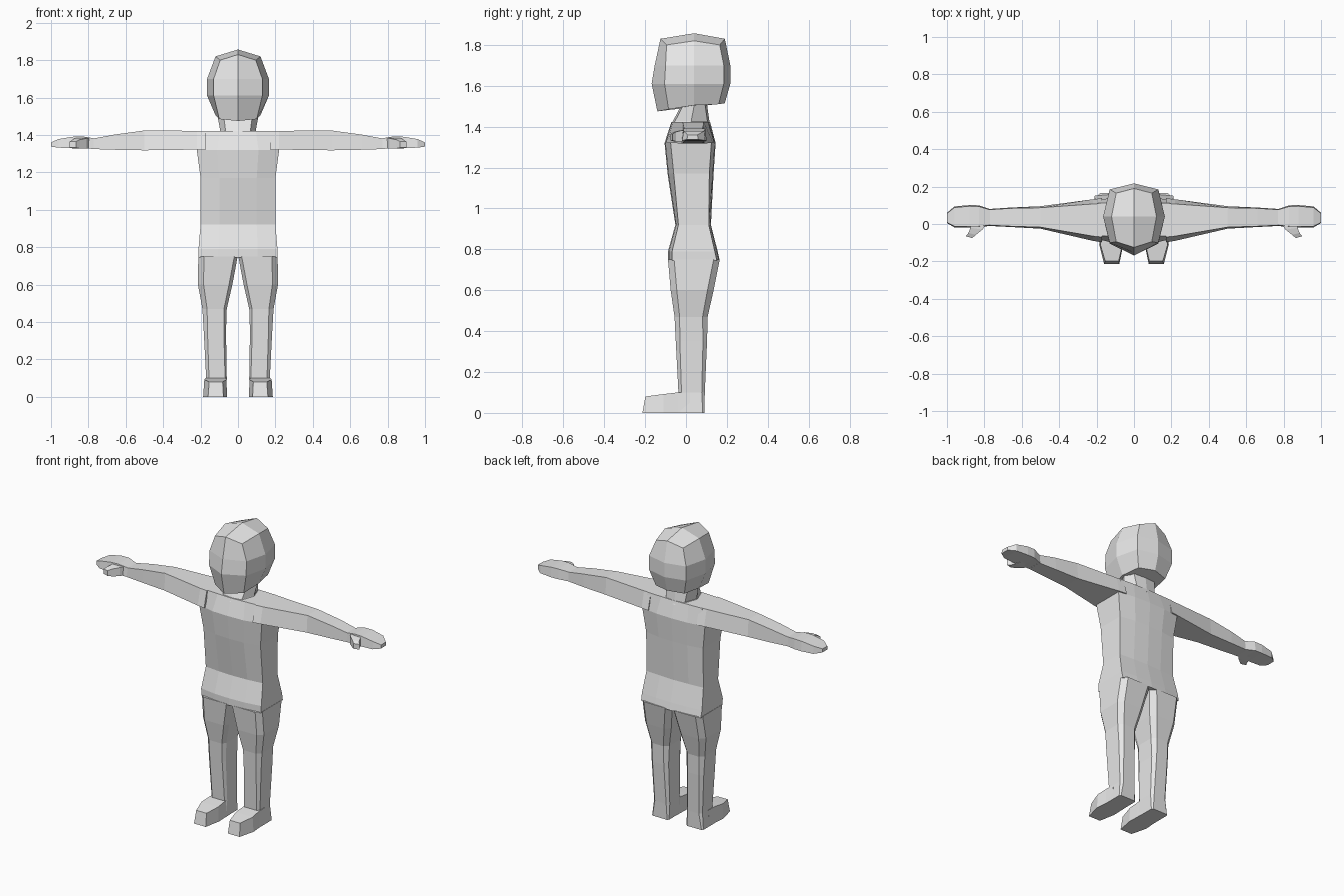
import bpy, bmesh

if "Cube" in bpy.data.objects:
    bpy.data.objects.remove(bpy.data.objects["Cube"])

skin = bpy.data.materials.new("light grey")
skin.diffuse_color = (0.8, 0.8, 0.8, 1)
skin.use_nodes = True
skin.node_tree.nodes["Principled BSDF"].inputs["Base Color"].default_value = skin.diffuse_color


def loft(name, rings, mirror=False, cap_start=True, cap_end=True, apex=None):
    """Skin a list of rings; optional mirror over x and quad-fan apex."""
    bm = bmesh.new()
    rows = [[bm.verts.new(p) for p in ring] for ring in rings]
    n = len(rows[0])
    for a, b in zip(rows, rows[1:]):
        for i in range(n):
            j = (i + 1) % n
            bm.faces.new((a[i], a[j], b[j], b[i]))
    if cap_start:
        bm.faces.new(rows[0][::-1])
    if apex:
        tip = bm.verts.new(apex)
        for i in range(0, n, 2):
            bm.faces.new((rows[-1][i], rows[-1][i + 1], rows[-1][(i + 2) % n], tip))
    elif cap_end:
        bm.faces.new(rows[-1])
    bmesh.ops.recalc_face_normals(bm, faces=bm.faces)
    mesh = bpy.data.meshes.new(name)
    bm.to_mesh(mesh)
    bm.free()
    mesh.materials.append(skin)
    ob = bpy.data.objects.new(name, mesh)
    bpy.context.collection.objects.link(ob)
    if mirror:
        ob.modifiers.new("mirror", 'MIRROR').use_axis[0] = True
    return ob


def both_sides(half):
    """Complete a half ring that runs from front centre to back centre."""
    return half + [(-x, y, z) for x, y, z in half[-2:0:-1]]


# Head: eight-sided rings with a ridge down the middle of the face
head_rings = [
    [(0, -.14, 1.475), (.10, -.085, 1.485), (.12, .04, 1.505), (.10, .16, 1.51), (0, .19, 1.515)],
    [(0, -.168, 1.61), (.13, -.105, 1.61), (.165, .04, 1.61), (.13, .185, 1.61), (0, .217, 1.61)],
    [(0, -.153, 1.70), (.13, -.10, 1.70), (.165, .04, 1.70), (.13, .185, 1.70), (0, .217, 1.70)],
    [(0, -.125, 1.83), (.095, -.095, 1.80), (.12, .04, 1.82), (.095, .165, 1.80), (0, .19, 1.83)],
]
loft("head", [both_sides(r) for r in head_rings], apex=(0, .04, 1.857))


# Neck: narrows in depth towards the head
def neck_ring(z, w, yf, yb):
    return both_sides([(0, yf, z), (w * .7, yf + .01, z), (w, (yf + yb) / 2, z),
                       (w * .7, yb - .01, z), (0, yb, z)])


loft("neck", [neck_ring(1.40, .11, -.08, .125), neck_ring(1.425, .095, -.065, .115),
              neck_ring(1.53, .115, -.01, .10)])


# Torso: flat middle front and back, slanted outer strips
def torso_ring(z, w, yf, yb, slant=.03):
    return both_sides([(0, yf, z), (w * .5, yf + .004, z), (w, yf + slant, z),
                       (w, yb - slant * .7, z), (w * .5, yb - .004, z), (0, yb, z)])


loft("torso", [
    torso_ring(.745, .21, -.088, .165, .02),
    torso_ring(.79, .211, -.088, .155, .02),
    torso_ring(.92, .20, -.052, .122, .015),
    torso_ring(1.17, .20, -.09, .135),
    torso_ring(1.32, .22, -.105, .145),
    torso_ring(1.422, .19, -.072, .118, .01),
])


# Legs: eight-sided tubes down to the heels
def leg_ring(z, xi, xo, yf, yb, c):
    return [(xi, yf + c, z), (xi + c * .6, yf, z), (xo - c, yf, z), (xo, yf + c, z),
            (xo, yb - c, z), (xo - c, yb, z), (xi + c, yb, z), (xi, yb - c, z)]


loft("leg", [
    leg_ring(0, .062, .180, -.035, .09, .008),
    leg_ring(.10, .060, .170, -.037, .092, .015),
    leg_ring(.35, .064, .183, -.05, .103, .02),
    leg_ring(.47, .060, .190, -.056, .106, .025),
    leg_ring(.60, .030, .214, -.075, .135, .03),
    leg_ring(.75, .002, .212, -.088, .165, .03),
], mirror=True)


# Feet: wedge shoes with tapered toes
def foot_ring(y, xi, xo, zt, lean=0):
    return [(xi, y, 0), (xo, y, 0), (xo - .006, y + lean, zt), (xi + .004, y + lean, zt)]


loft("foot", [
    foot_ring(.02, .062, .178, .10),
    foot_ring(-.04, .060, .180, .10),
    foot_ring(-.11, .058, .186, .092),
    foot_ring(-.213, .078, .160, .08, .014),
], mirror=True)


# Arms and hands: four-cornered section, narrower on top near the shoulder
def arm_ring(x, yf, yb, zb, zt, slant=0.0):
    return [(x, yf, zb), (x, yb, zb), (x, yb - slant, zt), (x, yf + slant, zt)]


loft("arm", [
    arm_ring(.17, -.098, .138, 1.322, 1.422, .028),
    arm_ring(.22, -.090, .132, 1.322, 1.422, .025),
    arm_ring(.50, -.025, .095, 1.318, 1.424, .008),
    arm_ring(.66, -.016, .088, 1.321, 1.402, .004),
    arm_ring(.78, -.010, .080, 1.325, 1.380, .004),
], mirror=True)
loft("hand", [
    arm_ring(.77, -.010, .080, 1.325, 1.382, .004),
    arm_ring(.83, -.018, .100, 1.330, 1.392, .006),
    arm_ring(.88, -.020, .101, 1.330, 1.391, .006),
    arm_ring(.96, -.018, .094, 1.332, 1.378, .006),
    arm_ring(1.0, .005, .060, 1.338, 1.360, .004),
], mirror=True)

# Thumbs: short bent finger ahead of the palm
thumb = [(.785, .86, .01, 1.33, 1.385), (.81, .875, -.03, 1.328, 1.382),
         (.845, .885, -.058, 1.328, 1.375), (.865, .90, -.075, 1.332, 1.365)]
loft("thumb", [[(a, y, zb), (b, y + .01, zb), (b, y + .01, zt), (a, y, zt)]
               for a, b, y, zb, zt in thumb], mirror=True)
